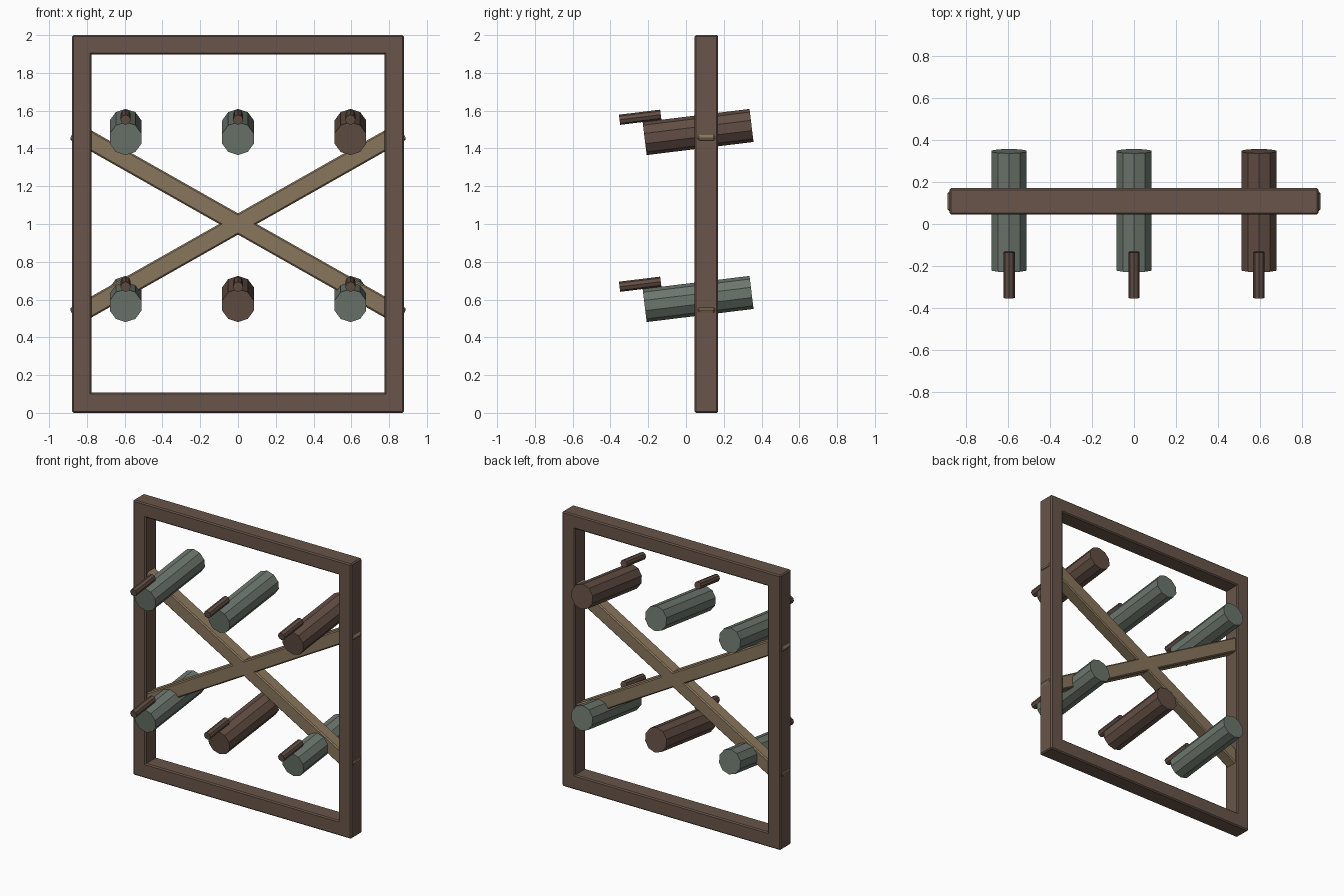
import bpy
from math import radians, sin, cos

if "Cube" in bpy.data.objects:
    bpy.data.objects.remove(bpy.data.objects["Cube"])


def material(name, rgb):
    m = bpy.data.materials.new(name)
    m.diffuse_color = (*rgb, 1)
    m.use_nodes = True
    m.node_tree.nodes["Principled BSDF"].inputs["Base Color"].default_value = m.diffuse_color
    return m


FRAME = material("dark_wood", (0.138, 0.091, 0.067))
BRACE = material("light_wood", (0.25, 0.18, 0.107))
BROWN = material("brown_log", (0.122, 0.076, 0.058))
GREEN = material("green_log", (0.15, 0.184, 0.153))


def beam(name, loc, size, mat, angle=0):
    bpy.ops.mesh.primitive_cube_add(size=1, location=loc, rotation=(0, angle, 0))
    ob = bpy.context.object
    ob.name = name
    ob.scale = size
    bpy.ops.object.transform_apply(location=False, rotation=False, scale=True)
    bev = ob.modifiers.new("bevel", 'BEVEL')
    bev.width = 0.008
    bev.segments = 1
    ob.data.materials.append(mat)
    return ob


def log(name, loc, radius, length, sides, mat):
    # axis runs front to back, rising towards the back
    bpy.ops.mesh.primitive_cylinder_add(vertices=sides, radius=radius, depth=length,
                                        location=loc, rotation=(radians(-90) + TILT, 0, 0))
    ob = bpy.context.object
    ob.name = name
    ob.data.materials.append(mat)


TILT = radians(7)
Y = 0.108          # middle plane of the frame
W, D = 0.104, 0.125

# outer frame
for side, s in (("left", -1), ("right", 1)):
    beam(side + "_post", (s * (0.879 - W / 2), Y, 1), (W, D, 2), FRAME)
beam("bottom_rail", (0, Y, 0.0535), (1.758, D, 0.107), FRAME)
beam("top_rail", (0, Y, 1.9485), (1.758, D, 0.103), FRAME)

# crossed braces, tips poking through the posts
for name, s in (("rising_brace", -1), ("falling_brace", 1)):
    beam(name, (0, Y, 1), (1.995, 0.092, 0.098), BRACE, s * radians(29.5))

# tilted logs, each with a small peg on its front end
rows = (("lower", 0.603, (GREEN, BROWN, GREEN)), ("upper", 1.487, (GREEN, GREEN, BROWN)))
for row, z, mats in rows:
    for col, x, mat in zip(("left", "middle", "right"), (-0.595, 0, 0.595), mats):
        log(f"{row}_{col}_log", (x, 0.064, z), 0.088, 0.57, 10, mat)
        along, up = -0.295, 0.115
        log(f"{row}_{col}_peg",
            (x, 0.064 + along * cos(TILT) - up * sin(TILT),
             z + along * sin(TILT) + up * cos(TILT)), 0.027, 0.22, 8, BROWN)
